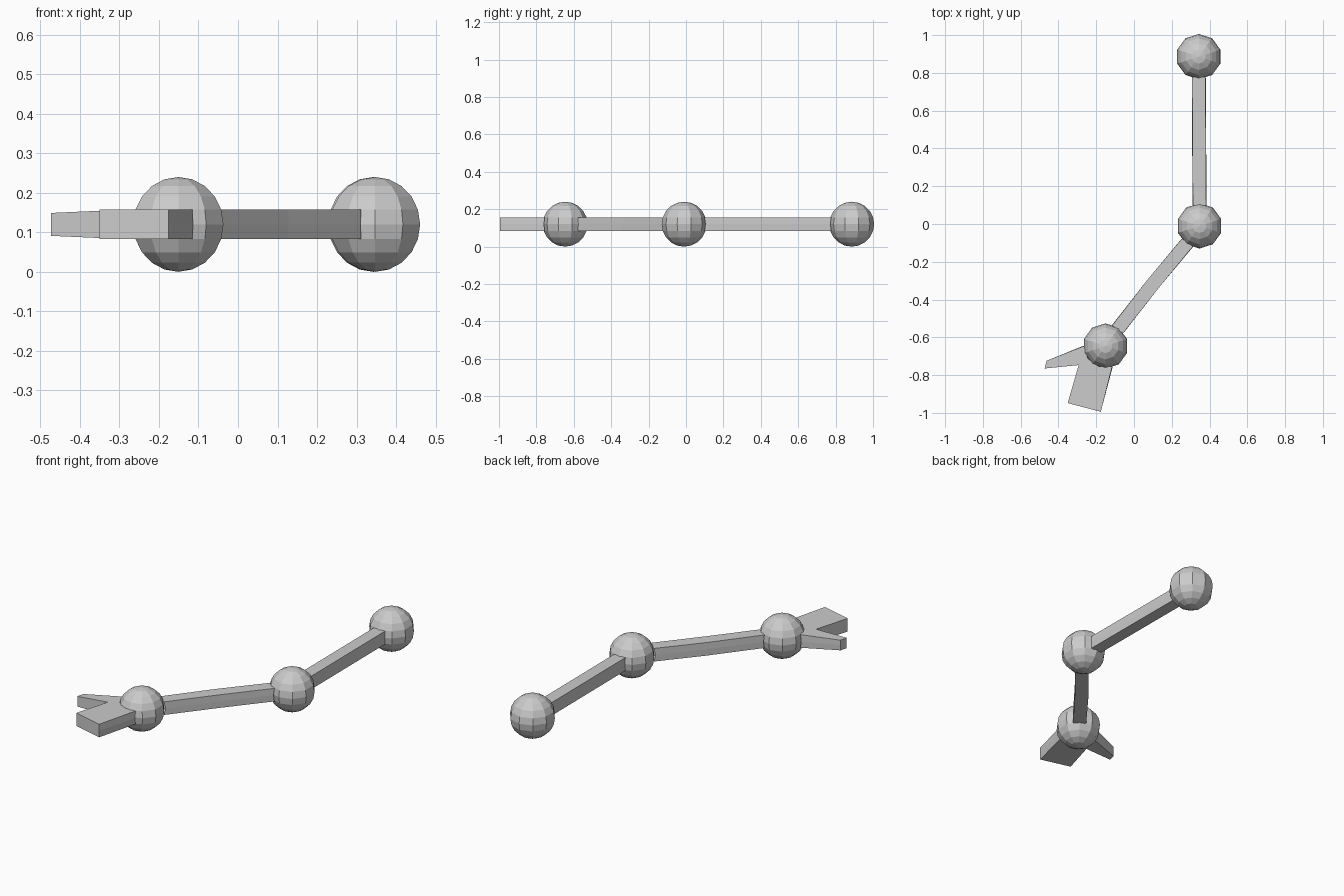
import bpy, bmesh
from math import sin, cos, tau, pi, radians, atan2, degrees

if "Cube" in bpy.data.objects:
    bpy.data.objects.remove(bpy.data.objects["Cube"])

R, ZC = 0.12, 0.12
SEG, RINGS = 10, 10
H = R * sin(pi / RINGS)          # half height of the equator bands
RIN = R * cos(pi / RINGS)        # radius at the top of those bands
SHOULDER, ELBOW, WRIST = (0.343, 0.886), (0.347, -0.01), (-0.151, -0.646)


def finish(name, bm):
    me = bpy.data.meshes.new(name)
    bm.to_mesh(me)
    bm.free()
    ob = bpy.data.objects.new(name, me)
    bpy.context.collection.objects.link(ob)
    return ob


def ball(name, c, sockets):
    """Low-poly ball with equator faces opened where a limb is attached."""
    bm = bmesh.new()
    bmesh.ops.create_uvsphere(bm, u_segments=SEG, v_segments=RINGS, radius=R)
    gone = []
    for f in bm.faces:
        m = f.calc_center_median()
        a = degrees(atan2(m.y, m.x)) % 360
        if abs(m.z) < H and any(abs(a - s) < 5 for s in sockets):
            gone.append(f)
    bmesh.ops.delete(bm, geom=gone, context='FACES')
    bmesh.ops.translate(bm, verts=bm.verts, vec=(c[0], c[1], ZC))
    return finish(name, bm)


def on(c, deg):
    """Outline point lying on a ball: inner (top/bottom) and outer (equator)."""
    a = radians(deg)
    return [(c[0] + r * cos(a), c[1] + r * sin(a)) for r in (RIN, R)] + [H, c]


def pt(x, y, h=H):
    return [(x, y), (x, y), h, None]


def limb(name, outline):
    """Flat limb from a counter-clockwise plan outline, open at the balls."""
    bm = bmesh.new()
    low = [bm.verts.new((*p[0], ZC - p[2])) for p in outline]
    mid = [bm.verts.new((*p[1], ZC)) for p in outline]
    top = [bm.verts.new((*p[0], ZC + p[2])) for p in outline]
    bm.faces.new(top)
    bm.faces.new(low[::-1])
    n = len(outline)
    for i in range(n):
        j = (i + 1) % n
        if outline[i][3] and outline[i][3] == outline[j][3]:
            continue
        bm.faces.new((low[i], low[j], mid[j], mid[i]))
        bm.faces.new((mid[i], mid[j], top[j], top[i]))
    return finish(name, bm)


# Ball joints
ball("shoulder_joint", SHOULDER, [270])
ball("elbow_joint", ELBOW, [90, 234])
ball("wrist_joint", WRIST, [54, 198, 234, 270])

# Upper arm, straight
limb("upper_arm", [on(SHOULDER, 252), on(ELBOW, 108), on(ELBOW, 72), on(SHOULDER, 288)])

# Forearm, slightly bowed in the middle
limb("forearm", [on(ELBOW, 216), pt(0.072, -0.294), on(WRIST, 72),
                 on(WRIST, 36), pt(0.128, -0.342), on(ELBOW, 252)])

# Hand: palm block and tapered thumb
limb("hand", [on(WRIST, 288), on(WRIST, 252), on(WRIST, 216), on(WRIST, 180),
              pt(-0.463, -0.724, 0.029), pt(-0.473, -0.765, 0.029),
              pt(-0.293, -0.747), pt(-0.351, -0.948), pt(-0.176, -0.994)])
